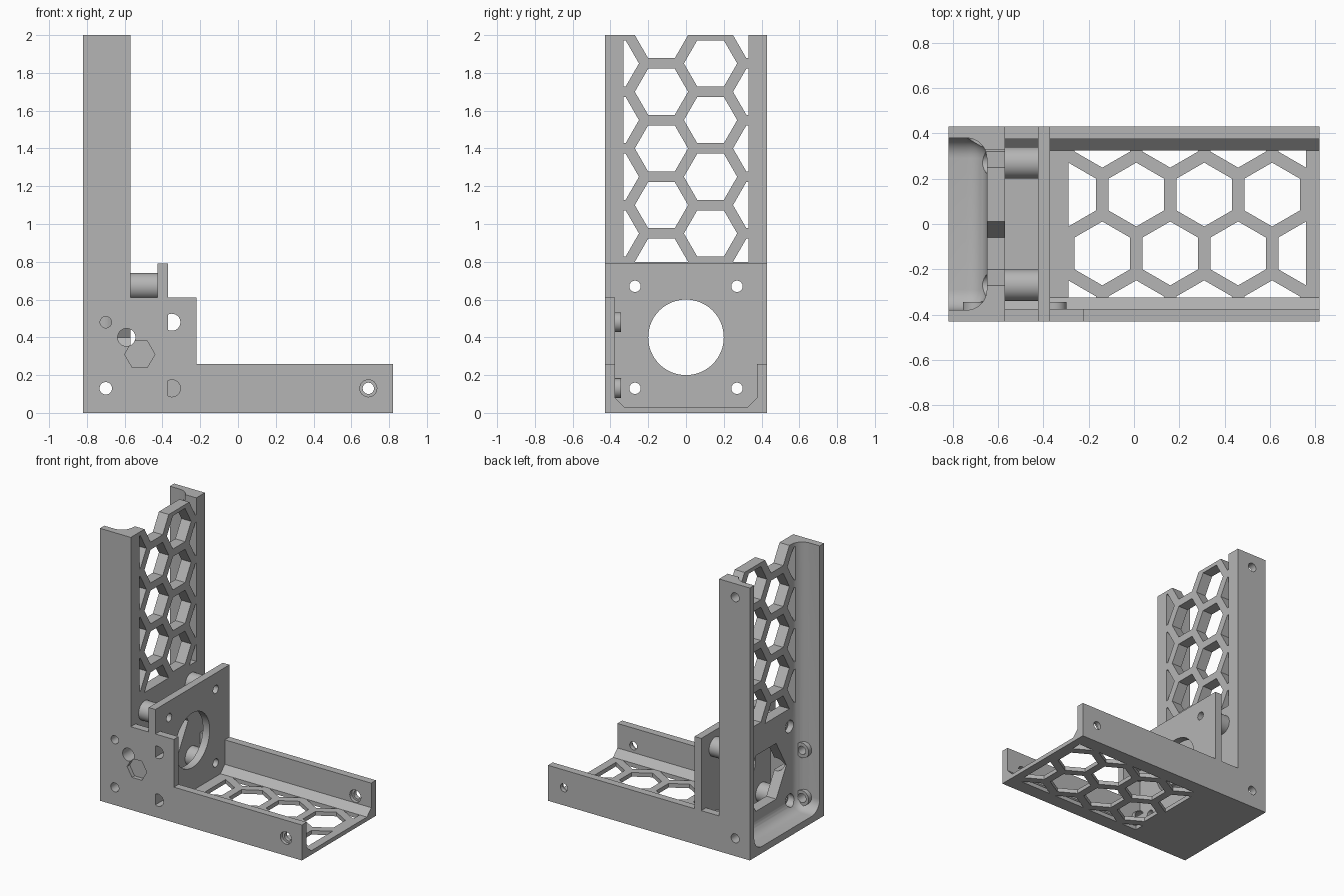
import bpy, bmesh, math
from mathutils import Vector

if "Cube" in bpy.data.objects:
    bpy.data.objects.remove(bpy.data.objects["Cube"], do_unlink=True)

grey = bpy.data.materials.new("plain grey")
grey.use_nodes = True
grey.diffuse_color = (0.46, 0.46, 0.46, 1)
grey.node_tree.nodes["Principled BSDF"].inputs["Base Color"].default_value = (0.46, 0.46, 0.46, 1)


# --- helpers ---
def place(axis, p, t):
    return {"x": (t, p[0], p[1]), "y": (p[0], t, p[1]), "z": (p[0], p[1], t)}[axis]


def ngon(u, v, r, n=32, turn=0.0):
    return [(u + r * math.cos(turn + math.tau * i / n),
             v + r * math.sin(turn + math.tau * i / n)) for i in range(n)]


def rect(u0, u1, v0, v1):
    return [(u0, v0), (u1, v0), (u1, v1), (u0, v1)]


def prisms(name, items):
    """One object from (axis, outline, start, end) extrusions."""
    bm = bmesh.new()
    for axis, outline, a, b in items:
        face = bm.faces.new([bm.verts.new(place(axis, p, a)) for p in outline])
        out = bmesh.ops.extrude_face_region(bm, geom=[face])
        verts = [g for g in out["geom"] if isinstance(g, bmesh.types.BMVert)]
        bmesh.ops.translate(bm, verts=verts, vec=Vector(place(axis, (0, 0), b - a)))
    bmesh.ops.recalc_face_normals(bm, faces=bm.faces)
    mesh = bpy.data.meshes.new(name)
    bm.to_mesh(mesh)
    bm.free()
    mesh.materials.append(grey)
    obj = bpy.data.objects.new(name, mesh)
    bpy.context.scene.collection.objects.link(obj)
    return obj


def bake(obj):
    deps = bpy.context.evaluated_depsgraph_get()
    mesh = bpy.data.meshes.new_from_object(obj.evaluated_get(deps))
    obj.modifiers.clear()
    obj.data = mesh


def boolean(obj, tool, operation="DIFFERENCE", keep=False):
    mod = obj.modifiers.new("cut", "BOOLEAN")
    mod.operation, mod.solver, mod.object = operation, "EXACT", tool
    bake(obj)
    if not keep:
        bpy.data.objects.remove(tool, do_unlink=True)


def cut(obj, *items):
    for item in items:
        boolean(obj, prisms("cutter", [item]))


def honeycomb(axis, a, b, u_start, window, swap):
    """Hexagon cutters in staggered rows, trimmed to a window."""
    cells = []
    for row in range(4):
        v = -0.39 + 0.26 * row
        for i in range(7):
            u = u_start + 0.3 * i + (0.15 if row % 2 else 0)
            centre = (v, u) if swap else (u, v)
            cells.append((axis, ngon(*centre, 0.141, 6, 0 if swap else math.pi / 6), a, b))
    tool = prisms("cutter", cells)
    boolean(tool, prisms("window", [(axis, rect(*window), a - 0.01, b + 0.01)]), "INTERSECT")
    return tool


# --- upright column with a rounded channel in its back ---
column = prisms("column", [("z", rect(-0.82, -0.57, -0.43, 0.43), 0, 2)])
channel = prisms("channel", [("z", rect(-1.3, -0.65, -0.38, 0.38), 0.05, 2.4)])
bev = channel.modifiers.new("round", "BEVEL")
bev.width, bev.segments = 0.09, 8
bake(channel)
boolean(column, channel)
boolean(column, honeycomb("x", -0.73, -0.5, 0.65, (-0.33, 0.33, 0.8, 2.1), True))

# --- tray: floor and two walls with chamfered inner corners ---
half = [(0.43, 0), (0.43, 0.26), (0.375, 0.26), (0.375, 0.08), (0.325, 0.03)]
section = half + [(-y, z) for y, z in reversed(half)]
tray = prisms("tray", [("x", section, -0.57, 0.82)])
boolean(tray, honeycomb("z", -0.1, 0.1, -0.59, (-0.29, 0.76, -0.325, 0.325), False))

# --- raised cheek, mounting plate and standoffs ---
cheek = prisms("side_cheek", [("y", rect(-0.57, -0.22, 0.26, 0.61), -0.43, -0.375)])
plate = prisms("mounting_plate", [("x", rect(-0.43, 0.43, 0.01, 0.79), -0.425, -0.37)])
cut(plate, ("x", ngon(0, 0.4, 0.2, 64), -0.6, -0.2))
cut(column, ("x", ngon(0, 0.4, 0.236, 6), -0.8, -0.4))

for y in (-0.27, 0.27):
    for z in (0.13, 0.67):
        bolt = ("x", ngon(y, z, 0.03), -0.75, -0.2)
        post = prisms("standoff", [("x", ngon(y, z, 0.07), -0.57, -0.425)])
        for part in (post, plate, column):
            cut(part, bolt)
        cut(column, ("x", ngon(y, z, 0.045), -0.75, -0.61))

# --- screw bosses on the inside of the front wall ---
for x, z, r in ((-0.7, 0.48, 0.03), (-0.7, 0.13, 0.033),
                (-0.35, 0.48, 0.045), (-0.35, 0.13, 0.045)):
    hole = ("y", ngon(x, z, r), -0.5, -0.3)
    if x < -0.5:
        boss = prisms("column_boss", [("y", ngon(x, z, 0.055), -0.385, -0.345)])
        cut(column, hole)
    else:
        boss = prisms("cheek_boss", [("y", ngon(x, z, 0.052), -0.376, -0.345)])
        cut(cheek if z > 0.3 else tray, hole)
    cut(boss, hole)

# --- holes in the back wall and tray ends ---
for z in (0.13, 1.9):
    cut(column, ("y", ngon(-0.7, z, 0.033), 0.3, 0.5))
cut(tray, ("y", ngon(0.69, 0.13, 0.03), -0.5, 0.5),
    ("y", ngon(0.69, 0.13, 0.045), -0.5, -0.405),
    ("y", ngon(0.69, 0.13, 0.045), 0.3, 0.4))

# --- hexagonal nut pocket and cable hole across column and cheek ---
for part in (column, cheek):
    cut(part, ("y", ngon(-0.59, 0.4, 0.047), -0.5, -0.2),
        ("y", ngon(-0.52, 0.31, 0.08, 6), -0.5, -0.4))
cut(tray, ("y", ngon(-0.52, 0.31, 0.08, 6), -0.5, -0.4))

# --- smooth round surfaces, keep edges sharp ---
bpy.ops.object.select_all(action="DESELECT")
for obj in bpy.context.scene.objects:
    if obj.type == "MESH":
        obj.select_set(True)
bpy.context.view_layer.objects.active = column
bpy.ops.object.shade_smooth_by_angle(angle=math.radians(30))
